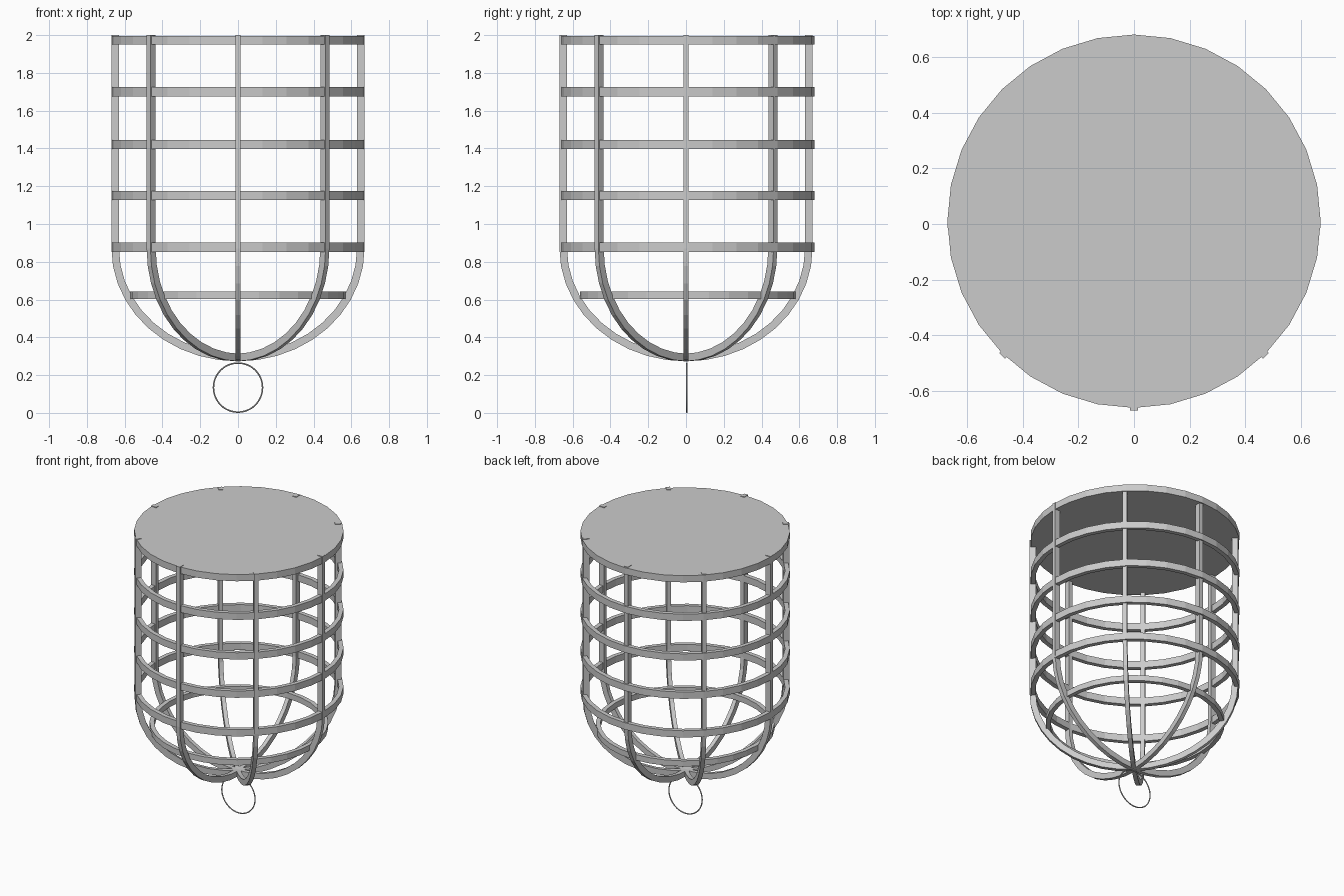
import bpy, bmesh, math
from mathutils import Matrix, Vector

cube = bpy.data.objects.get("Cube")
if cube:
    bpy.data.objects.remove(cube, do_unlink=True)

metal = bpy.data.materials.new("grey metal")
metal.use_nodes = True
metal.diffuse_color = (0.6, 0.6, 0.6, 1)
metal.node_tree.nodes["Principled BSDF"].inputs["Base Color"].default_value = (0.6, 0.6, 0.6, 1)

RADIUS = 0.67       # outer radius of the cage
SIDES = 32
RING_Y = 0.01       # hoops sit slightly behind the ribs
DOME_Z, DOME_H = 0.87, 0.597


def finish(name, bm):
    bmesh.ops.recalc_face_normals(bm, faces=bm.faces)
    mesh = bpy.data.meshes.new(name)
    bm.to_mesh(mesh)
    bm.free()
    mesh.materials.append(metal)
    obj = bpy.data.objects.new(name, mesh)
    bpy.context.collection.objects.link(obj)
    return obj


def hoop(name, z0, z1, outer, thick):
    """Flat band with a rectangular section, spun around z."""
    bm = bmesh.new()
    section = [(outer, z0), (outer, z1), (outer - thick, z1), (outer - thick, z0)]
    loops = []
    for i in range(SIDES):
        a = math.tau * i / SIDES
        loops.append([bm.verts.new((r * math.cos(a), RING_Y + r * math.sin(a), z))
                      for r, z in section])
    for i in range(SIDES):
        p, q = loops[i], loops[(i + 1) % SIDES]
        for j in range(4):
            k = (j + 1) % 4
            bm.faces.new((p[j], p[k], q[k], q[j]))
    return finish(name, bm)


def rib_path(inset):
    """Half outline of a rib: straight side, then an elliptical dome."""
    r, h, steps = RADIUS - inset, DOME_H - inset, 10
    pts = [(r, 2.0)]
    for i in range(steps + 1):
        a = math.pi / 2 * i / steps
        pts.append((r * math.cos(a), DOME_Z - h * math.sin(a)))
    return pts


def rib(name, angle, width=0.028, depth=0.04):
    """U-shaped bar crossing the whole cage."""
    bm = bmesh.new()

    def full(inset):
        half = rib_path(inset)
        return half + [(-x, z) for x, z in reversed(half[:-1])]

    rows = []
    for (xo, zo), (xi, zi) in zip(full(0), full(depth)):
        rows.append([bm.verts.new(c) for c in (
            (xo, -width / 2, zo), (xo, width / 2, zo),
            (xi, width / 2, zi), (xi, -width / 2, zi))])
    for p, q in zip(rows, rows[1:]):
        for j in range(4):
            k = (j + 1) % 4
            bm.faces.new((p[j], p[k], q[k], q[j]))
    bm.faces.new(rows[0])
    bm.faces.new(rows[-1])
    bmesh.ops.rotate(bm, verts=bm.verts, cent=(0, 0, 0),
                     matrix=Matrix.Rotation(angle, 3, 'Z'))
    return finish(name, bm)


# Solid cap disc
bm = bmesh.new()
bmesh.ops.create_cone(bm, cap_ends=True, segments=SIDES, radius1=RADIUS, radius2=RADIUS,
                      depth=0.047, matrix=Matrix.Translation(Vector((0, RING_Y, 1.9725))))
finish("top_cap", bm)

# Horizontal hoops, the lowest one narrower
for n, z in enumerate((1.70, 1.42, 1.15, 0.877)):
    hoop(f"hoop_{n + 1}", z - 0.024, z + 0.024, RADIUS, 0.03)
hoop("dome_hoop", 0.603, 0.643, 0.572, 0.03)

# Vertical ribs
for n in range(4):
    rib(f"rib_{n + 1}", n * math.pi / 4)

# Thin wire loop hanging below
bpy.ops.mesh.primitive_torus_add(major_segments=48, minor_segments=8, major_radius=0.13,
                                 minor_radius=0.004, location=(0, 0.005, 0.134),
                                 rotation=(math.pi / 2, 0, 0))
loop = bpy.context.object
loop.name = "hanging_loop"
loop.data.materials.append(metal)
bpy.ops.object.shade_smooth_by_angle()
